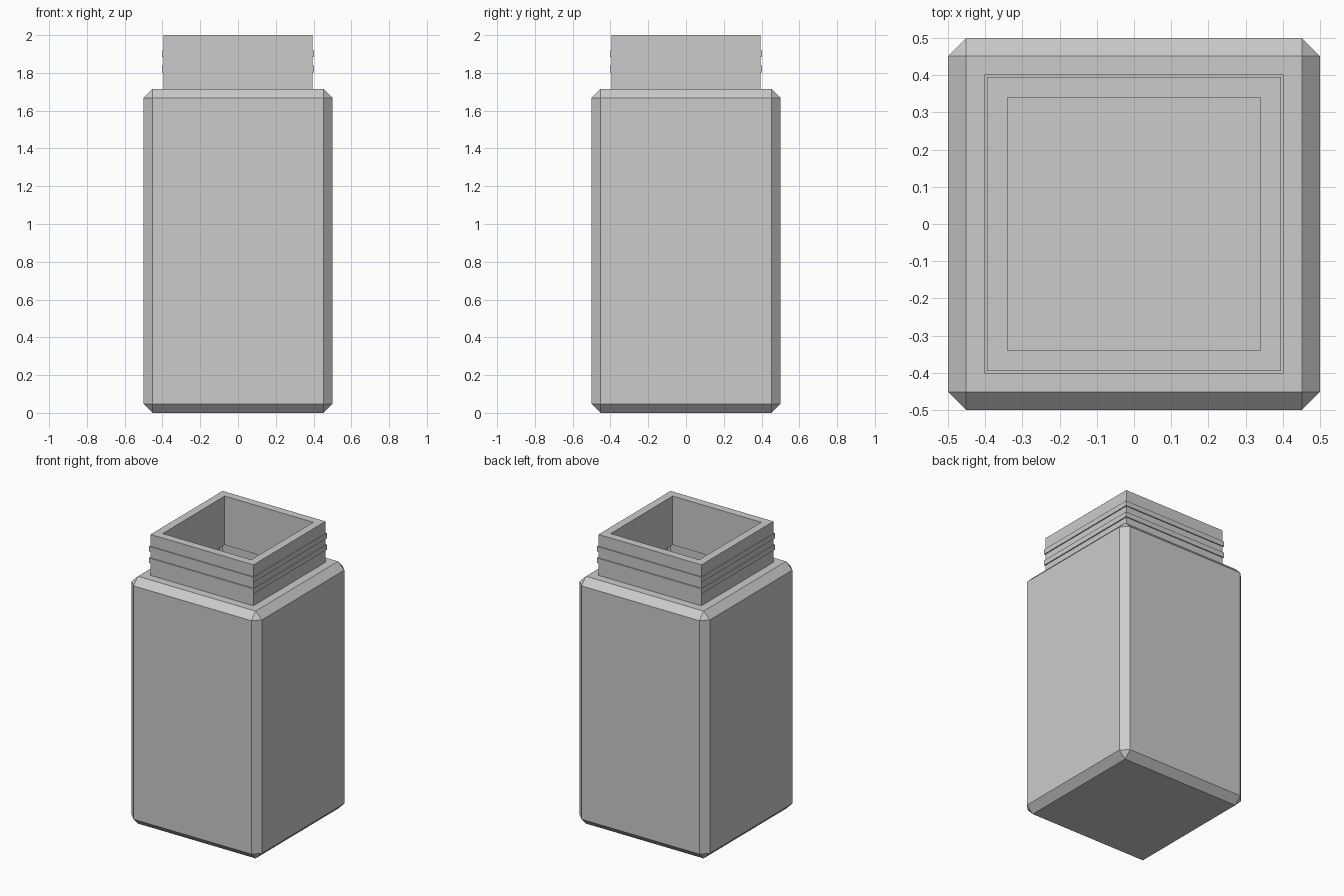
import bpy, bmesh
from math import copysign
from mathutils import Matrix

if "Cube" in bpy.data.objects:
    bpy.data.objects.remove(bpy.data.objects["Cube"])

BODY_H = 1.716
CHAMFER = 0.048
NECK, RING = 0.395, 0.402
WALL = 0.055

# Body: box with a flat chamfer on every edge
bm = bmesh.new()
bmesh.ops.create_cube(bm, size=1, matrix=Matrix.Translation((0, 0, BODY_H / 2)) @ Matrix.Diagonal((1, 1, BODY_H, 1)))
bmesh.ops.bevel(bm, geom=bm.edges[:], offset=CHAMFER, offset_type='OFFSET',
                segments=1, profile=0.5, affect='EDGES')

# Neck: extrude the top face through square sections (half width, height)
sections = [(NECK, BODY_H)]
for low, high in ((1.803, 1.838), (1.883, 1.918)):  # screw-thread ridges
    sections += [(NECK, low), (RING, low), (RING, high), (NECK, high)]
sections.append((NECK, 2.0))

face = max(bm.faces, key=lambda f: f.calc_center_median().z)
for half, z in sections:
    face = bmesh.ops.extrude_discrete_faces(bm, faces=[face])['faces'][0]
    for v in face.verts:
        v.co = (copysign(half, v.co.x), copysign(half, v.co.y), z)

# Open mouth
bmesh.ops.delete(bm, geom=[face], context='FACES_ONLY')
bmesh.ops.recalc_face_normals(bm, faces=bm.faces[:])

mesh = bpy.data.meshes.new("square_jar")
bm.to_mesh(mesh)
bm.free()
jar = bpy.data.objects.new("square_jar", mesh)
bpy.context.collection.objects.link(jar)

# Hollow wall, thickened inwards
shell = jar.modifiers.new("wall", 'SOLIDIFY')
shell.thickness = WALL
shell.offset = -1
shell.use_even_offset = True
shell.use_quality_normals = True
